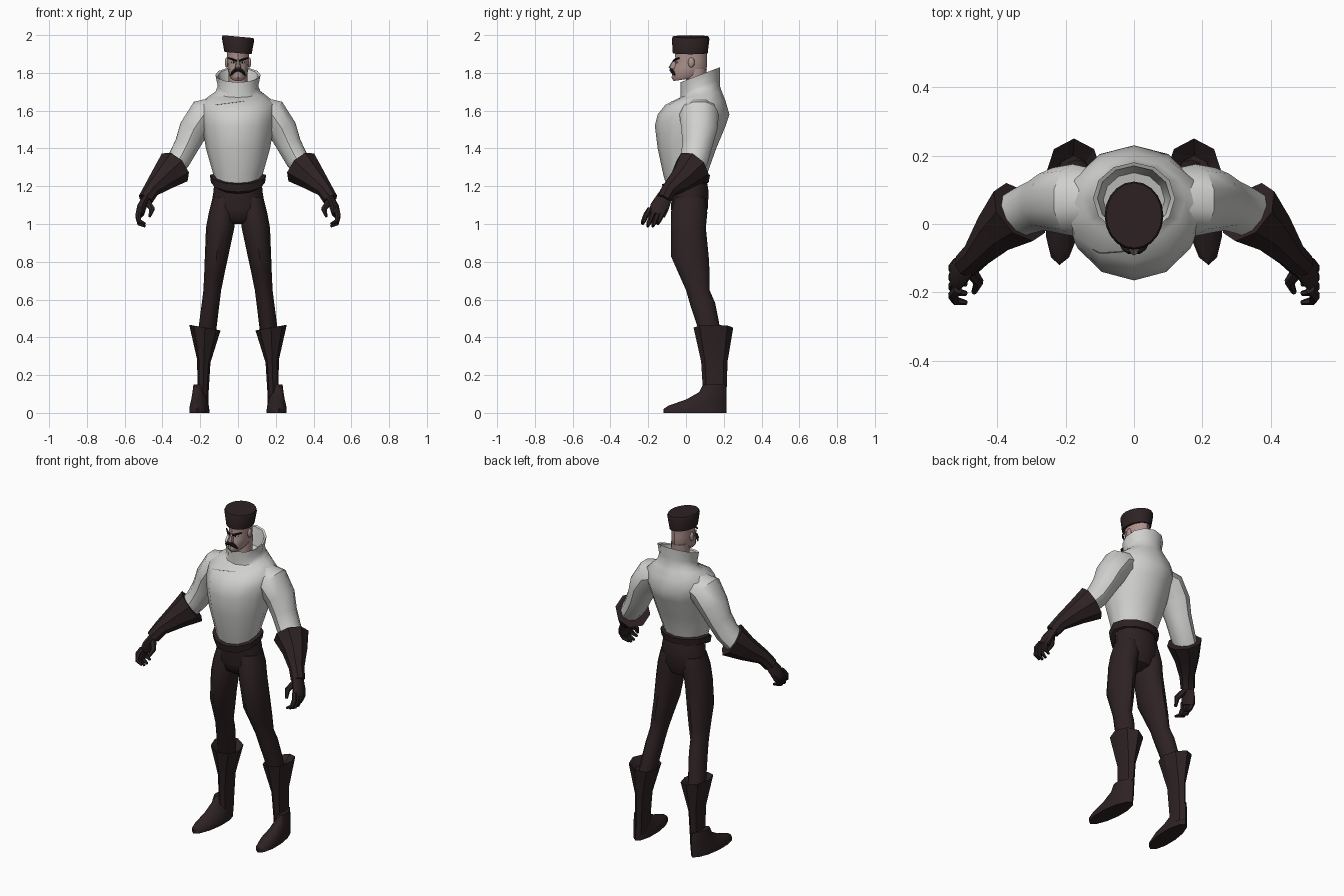
import bpy, bmesh, math
from mathutils import Vector
from mathutils.bvhtree import BVHTree

cube = bpy.data.objects.get("Cube")
if cube:
    bpy.data.objects.remove(cube)


def material(name, red, green, blue):
    mat = bpy.data.materials.new(name)
    mat.use_nodes = True
    colour = (red, green, blue, 1)
    mat.diffuse_color = colour
    mat.node_tree.nodes["Principled BSDF"].inputs["Base Color"].default_value = colour
    return mat


WHITE = material("white cloth", .63, .63, .62)
DARK = material("dark brown cloth", .027, .016, .017)
SKIN = material("skin", .42, .29, .27)
HAIR = material("black hair", .01, .01, .01)
EYE = material("eye white", .6, .6, .6)
SEAM = material("grey seam", .16, .16, .16)


def finish(name, bm, mat, mirror, angle):
    """Turn a bmesh into a shaded object, mirrored across the body if asked."""
    bmesh.ops.recalc_face_normals(bm, faces=bm.faces)
    mesh = bpy.data.meshes.new(name)
    bm.to_mesh(mesh)
    bm.free()
    mesh.materials.append(mat)
    part = bpy.data.objects.new(name, mesh)
    bpy.context.collection.objects.link(part)
    bpy.ops.object.select_all(action="DESELECT")
    part.select_set(True)
    bpy.context.view_layer.objects.active = part
    bpy.ops.object.shade_smooth_by_angle(angle=math.radians(angle))
    if mirror:
        part.modifiers.new("Mirror", "MIRROR")
    return part


def loft(name, rings, mat, mirror, angle):
    """Bridge a list of point rings into a closed body."""
    bm = bmesh.new()
    loops = [[bm.verts.new(point) for point in ring] for ring in rings]
    for lower, upper in zip(loops, loops[1:]):
        for i in range(len(lower)):
            bm.faces.new((lower[i - 1], lower[i], upper[i], upper[i - 1]))
    bm.faces.new(loops[0])
    bm.faces.new(loops[-1])
    return finish(name, bm, mat, mirror, angle)


def circle(sides):
    """Sine and cosine around a circle, starting at the front."""
    turns = [math.tau * i / sides for i in range(sides)]
    return [(math.sin(turn), math.cos(turn)) for turn in turns]


def stack(name, rows, mat, sides=12, mirror=False, centre=0, lean=0,
          toe_out=0, tilt=0, dip=0, angle=40):
    """Oval rows of height, half width, front y, back y and optional rise to the back."""
    rings = []
    for height, width, front, back, *rise in rows:
        ring = []
        for side, ahead in circle(sides):
            x = centre + lean * height + width * side + toe_out * ahead
            y = (front + back) / 2 - ahead * (back - front) / 2
            z = height - sum(rise) * ahead - dip * max(ahead, 0) - tilt * x
            ring.append((x, y, z))
        rings.append(ring)
    return loft(name, rings, mat, mirror, angle)


def tube(name, path, mat, sides=8, mirror=True, flat=1, angle=40):
    """Sweep along a path of x, y, z and radius; flat squeezes the section."""
    points = [Vector(row[:3]) for row in path]
    last = len(points) - 1
    rings = []
    for k, centre in enumerate(points):
        along = (points[min(k + 1, last)] - points[max(k - 1, 0)]).normalized()
        depth = Vector((0, 1, 0))
        depth = (depth - along * depth.dot(along)).normalized()
        across = along.cross(depth) * flat
        radius = path[k][3]
        rings.append([centre + (depth * c + across * s) * radius for s, c in circle(sides)])
    return loft(name, rings, mat, mirror, angle)


def blob(name, location, size, mat, mirror=True):
    """Small ellipsoid."""
    bm = bmesh.new()
    bmesh.ops.create_uvsphere(bm, u_segments=10, v_segments=6, radius=1)
    bmesh.ops.scale(bm, vec=size, verts=bm.verts)
    bmesh.ops.translate(bm, vec=location, verts=bm.verts)
    return finish(name, bm, mat, mirror, 60)


# Jacket with raised, flared collar
jacket = stack("jacket", [
    (1.19, .12, -.1, .1),
    (1.26, .13, -.12, .11),
    (1.4, .17, -.15, .16),
    (1.52, .19, -.165, .21),
    (1.58, .2, -.15, .23),
    (1.64, .2, -.11, .21, .01),
    (1.68, .15, -.05, .19, .02),
    (1.7, .12, -.03, .18, .03),
    (1.73, .107, -.03, .18, .04),
    (1.79, .12, -.03, .18, .04),
    (1.785, .107, -.02, .17, .04),
    (1.7, .09, -.01, .15, .02)], WHITE)

# Chest flap seam laid on the jacket
bm = bmesh.new()
bm.from_mesh(jacket.data)
surface = BVHTree.FromBMesh(bm)
bm.free()
start, end = Vector((-.12, -1, 1.63)), Vector((.03, -1, 1.65))
forward = Vector((0, 1, 0))
hits = [surface.ray_cast(start.lerp(end, k / 8), forward)[0] for k in range(9)]
tube("chest_seam", [(*hit, .002) for hit in hits], SEAM, sides=4, mirror=False)

# Sleeves
tube("sleeve", [
    (.11, .07, 1.6, .09),
    (.18, .07, 1.58, .105),
    (.235, .07, 1.5, .095),
    (.27, .06, 1.42, .08),
    (.31, .045, 1.345, .075),
    (.36, .02, 1.28, .07)], WHITE, sides=10, flat=.86)

# Flared gloves and palms
tube("glove", [
    (.335, .035, 1.3, .1),
    (.4, -.02, 1.24, .07),
    (.46, -.09, 1.18, .043),
    (.49, -.12, 1.13, .04)], DARK)
tube("palm", [
    (.48, -.11, 1.15, .04),
    (.51, -.14, 1.09, .05),
    (.52, -.155, 1.05, .045)], DARK, flat=.5)

# Curled fingers fan out across the palm; the middle two hang lower
fingers = ("index_finger", "middle_finger", "ring_finger", "little_finger")
for k, finger in enumerate(fingers):
    y = -.19 + .027 * k
    drop = .013 if k in (1, 2) else 0
    tube(finger, [
        (.515, y, 1.08, .015),
        (.53, y - .02, 1.05 - drop, .015),
        (.522, y - .035, 1.015 - drop, .013),
        (.49, y - .04, 1 - drop, .007)], DARK, sides=6)
tube("thumb", [
    (.483, -.13, 1.12, .02),
    (.455, -.17, 1.08, .016),
    (.468, -.2, 1.04, .008)], DARK, sides=6)

# Belt dipping at the front
stack("belt", [
    (1.21, .12, -.1, .1),
    (1.22, .143, -.12, .12),
    (1.26, .149, -.127, .127),
    (1.265, .13, -.11, .11)], DARK, dip=.05, angle=30)

# Trousers
stack("hips", [
    (1.23, .125, -.09, .11),
    (1.17, .13, -.075, .12),
    (1.08, .145, -.08, .115),
    (1.02, .12, -.06, .09),
    (1, .05, -.03, .05)], DARK)
stack("trouser_leg", [
    (1.14, .06, -.06, .1),
    (1.06, .07, -.08, .113),
    (.98, .075, -.08, .105),
    (.83, .062, -.08, .12),
    (.74, .054, -.04, .125),
    (.65, .047, 0, .125),
    (.58, .047, .02, .155),
    (.4, .048, .08, .19)], DARK, mirror=True, centre=.218, lean=-.126)

# Boots with flared cuffs
stack("boot_shaft", [
    (.38, .05, .08, .2),
    (.42, .083, .04, .25),
    (.24, .035, .08, .22),
    (.08, .03, .09, .215),
    (0, .03, .09, .213)], DARK, sides=8, mirror=True,
    centre=.188, lean=-.03, tilt=-.18, angle=30)
stack("boot_foot", [
    (.15, .028, .09, .213),
    (.11, .034, .07, .215),
    (.07, .042, 0, .215),
    (.04, .05, -.09, .215),
    (.02, .053, -.12, .215),
    (0, .053, -.12, .215)], DARK, mirror=True, centre=.205, toe_out=.013)

# Neck and head
stack("neck", [(1.66, .05, 0, .1), (1.82, .05, 0, .11)], SKIN)
stack("head", [
    (1.767, .032, -.065, .07, .01),
    (1.785, .048, -.077, .1, .01),
    (1.83, .056, -.065, .11),
    (1.86, .058, -.055, .11),
    (1.92, .06, -.06, .11)], SKIN)
stack("nose", [
    (1.82, .014, -.084, -.05),
    (1.83, .016, -.092, -.05),
    (1.87, .007, -.068, -.04)], SKIN, sides=8)
blob("ear", (.06, .028, 1.855), (.01, .018, .027), SKIN)

# Eyes, brows and moustache
blob("eye", (.025, -.049, 1.857), (.014, .007, .006), EYE)
blob("pupil", (.023, -.054, 1.857), (.004, .004, .005), HAIR)
tube("eyebrow", [
    (.006, -.066, 1.863, .005),
    (.03, -.057, 1.872, .006),
    (.052, -.036, 1.878, .004)], HAIR, sides=6)
tube("moustache", [
    (0, -.077, 1.817, .01),
    (.015, -.077, 1.814, .011),
    (.028, -.07, 1.803, .009),
    (.038, -.06, 1.788, .004)], HAIR, sides=6)

# Flared round hat, slightly tilted
stack("hat", [
    (1.905, .072, -.07, .115),
    (1.98, .086, -.075, .124),
    (1.992, .081, -.07, .12)], DARK, sides=20, tilt=.09, angle=35)
